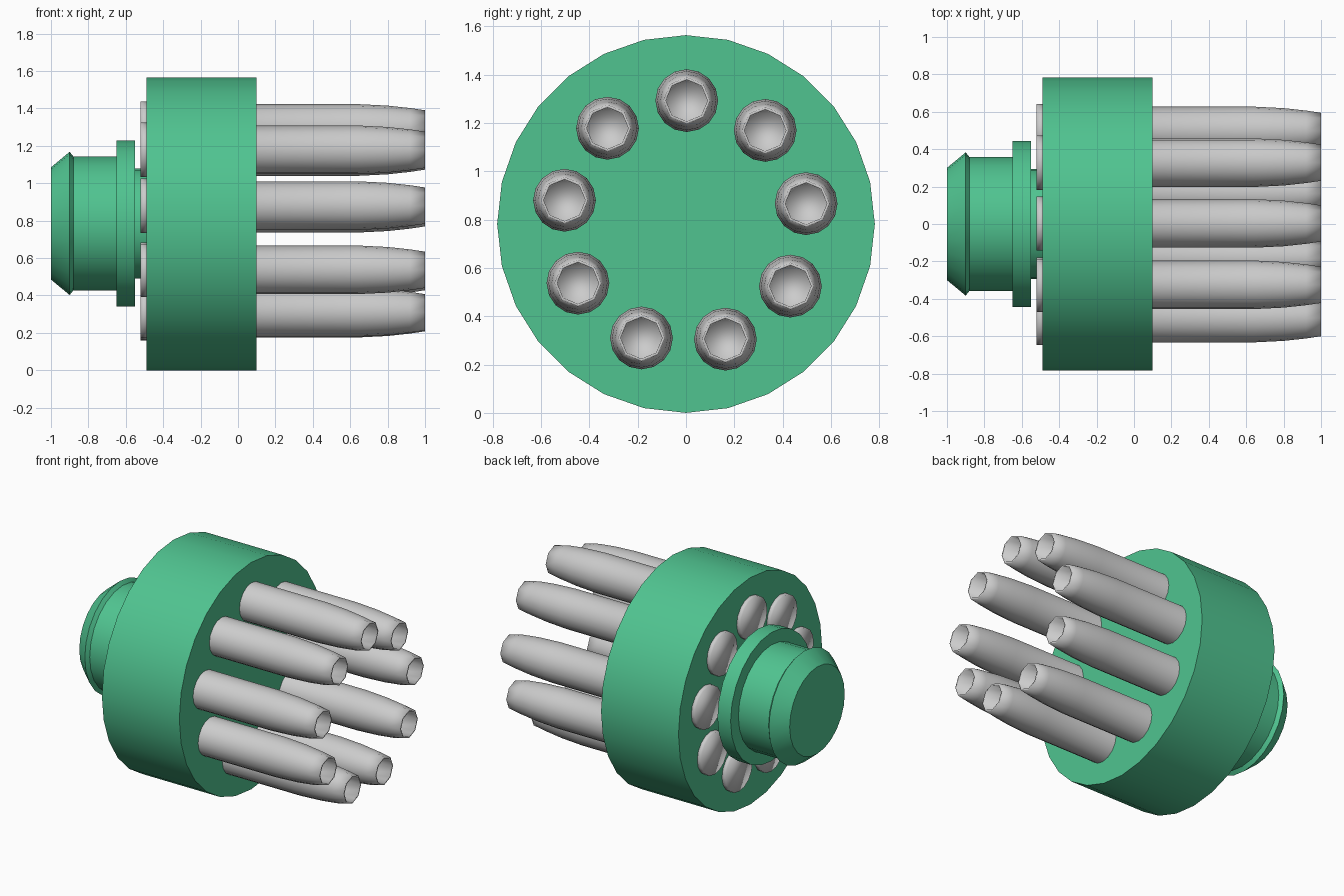
import bpy, bmesh, math

if "Cube" in bpy.data.objects:
    bpy.data.objects.remove(bpy.data.objects["Cube"])

AXIS_Z = 0.785


def lathe(name, profile, sides, y=0.0, z=AXIS_Z, colour=None, angle=30, octagon=()):
    """Spin (x, radius) points around a line parallel to x; both ends are capped."""
    bm = bmesh.new()
    rings = []
    for k, (x, r) in enumerate(profile):
        ring = []
        for i in range(sides):
            a = 2 * math.pi * i / sides
            # rings listed in octagon have alternate corners pulled in to form 8 sides
            f = math.cos(math.pi / 8) if k in octagon and i % 2 else 1.0
            ring.append(bm.verts.new((x, y + r * f * math.sin(a), z + r * f * math.cos(a))))
        rings.append(ring)
    for a, b in zip(rings, rings[1:]):
        for i in range(sides):
            j = (i + 1) % sides
            bm.faces.new((a[i], a[j], b[j], b[i]))
    bm.faces.new(rings[0])
    bm.faces.new(rings[-1])
    bmesh.ops.recalc_face_normals(bm, faces=bm.faces)
    mesh = bpy.data.meshes.new(name)
    bm.to_mesh(mesh)
    bm.free()
    ob = bpy.data.objects.new(name, mesh)
    bpy.context.collection.objects.link(ob)
    if colour:
        mesh.materials.append(colour)
    bpy.ops.object.select_all(action='DESELECT')
    ob.select_set(True)
    bpy.context.view_layer.objects.active = ob
    bpy.ops.object.shade_smooth_by_angle(angle=math.radians(angle))
    return ob


green = bpy.data.materials.new("green")
green.diffuse_color = (0.08, 0.55, 0.28, 1)
green.use_nodes = True
green.node_tree.nodes["Principled BSDF"].inputs["Base Color"].default_value = green.diffuse_color

# Main drum holding the tubes
lathe("drum", [(-0.49, 0.782), (0.10, 0.782)], 28, z=0.782, colour=green)

# Rear plug: bevelled head, shaft, collar and neck
lathe("rear_plug", [(-1.0, 0.30), (-0.90, 0.383), (-0.88, 0.358), (-0.65, 0.358),
                    (-0.65, 0.443), (-0.55, 0.443), (-0.55, 0.295), (-0.48, 0.295)],
      24, colour=green)

# Nine tapered tubes with a rear rim and an eight-sided bore
tube = [(-0.52, 0.145), (-0.49, 0.145), (-0.47, 0.13), (0.64, 0.13), (0.80, 0.122),
        (0.92, 0.109), (1.0, 0.097), (1.0, 0.086), (0.88, 0.083)]
for n in range(9):
    a = 2 * math.pi * n / 9 + math.radians(0.8)
    lathe("tube_%d" % (n + 1), tube, 16, y=0.508 * math.sin(a) - 0.004,
          z=AXIS_Z + 0.508 * math.cos(a), angle=100, octagon=(6, 7, 8))
